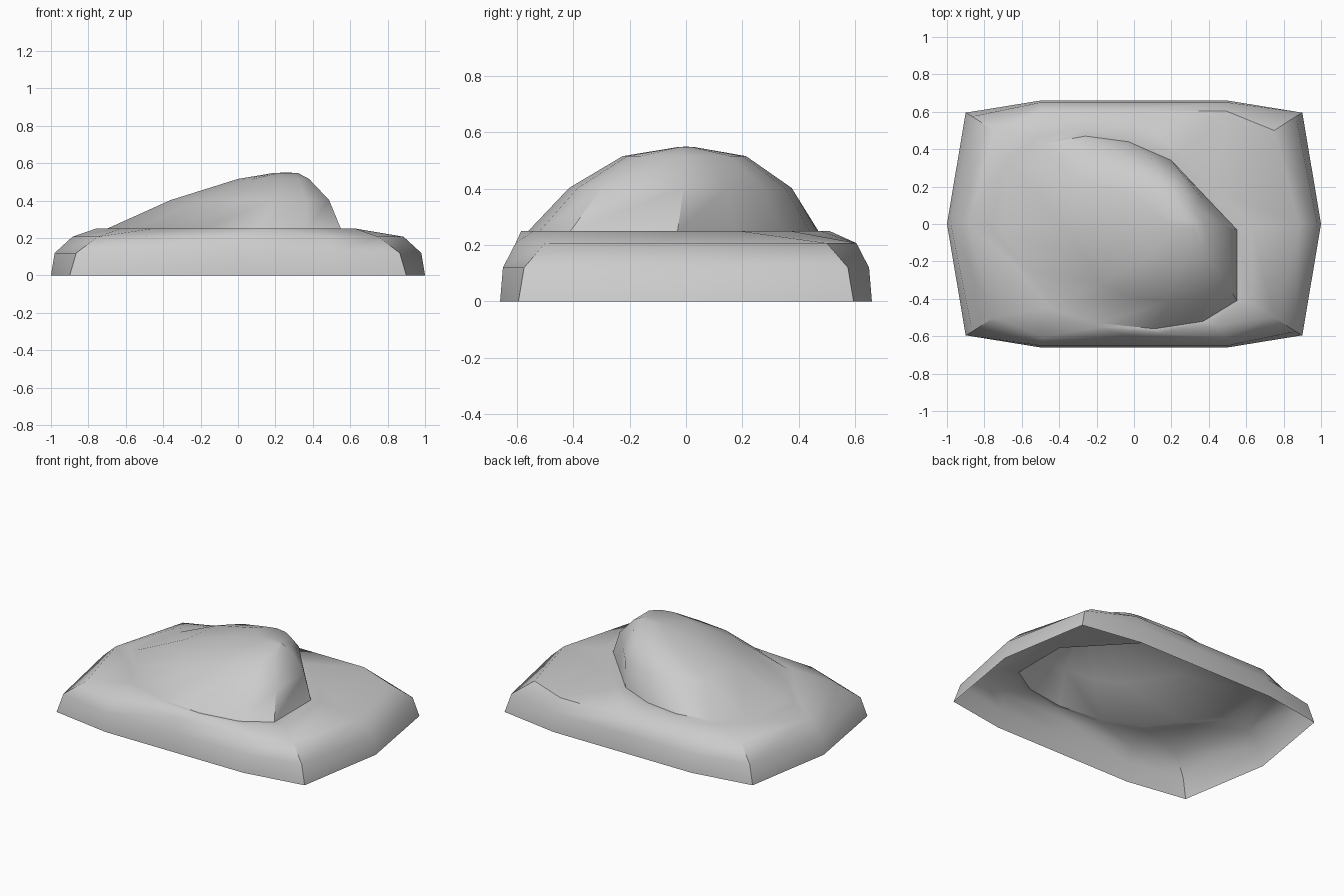
import bpy
import bmesh
import math

cube = bpy.data.objects.get("Cube")
if cube:
    bpy.data.objects.remove(cube, do_unlink=True)

grey = bpy.data.materials.new("plain grey")
grey.use_nodes = True
grey.diffuse_color = (0.6, 0.6, 0.6, 1)
bsdf = grey.node_tree.nodes["Principled BSDF"]
bsdf.inputs["Base Color"].default_value = grey.diffuse_color
bsdf.inputs["Roughness"].default_value = 0.7

# Foot of the dome, where it rises from the tray
outline = [(0.55, -0.41), (0.55, -0.03), (0.36, 0.17), (0.2, 0.34),
           (-0.03, 0.44), (-0.26, 0.47), (-0.48, 0.43), (-0.64, 0.3),
           (-0.7, -0.05), (-0.58, -0.23), (-0.43, -0.43), (-0.19, -0.53),
           (0.11, -0.56), (0.37, -0.52)]


def tray_ring(z, end, corner, side):
    """Mirror one quarter (end, corner, side) into a full loop."""
    cx, cy = corner
    sx, sy = side
    half = [(end, 0), (cx, cy), (sx, sy), (0, sy), (-sx, sy), (-cx, cy)]
    return [(x, y, z) for x, y in half] + [(-x, -y, z) for x, y in half]


def dome_ring(x0, x1, y0, y1, z):
    """Fit the foot outline into the given bounds."""
    return [(x0 + (x + 0.7) / 1.25 * (x1 - x0),
             y0 + (y + 0.56) / 1.03 * (y1 - y0), z) for x, y in outline]


bm = bmesh.new()


def add_loops(rings):
    return [[bm.verts.new(p) for p in ring] for ring in rings]


def skin(loops):
    for low, high in zip(loops, loops[1:]):
        for i in range(len(low)):
            j = (i + 1) % len(low)
            bm.faces.new((low[i], low[j], high[j], high[i]))


def zip_loops(low, high):
    """Join two loops of different counts with triangles, by angle."""
    def angle(v):
        return math.atan2(v.co.y + 0.05, v.co.x + 0.05) % math.tau

    low, high = sorted(low, key=angle), sorted(high, key=angle)
    low_turn = [angle(v) for v in low] + [angle(low[0]) + math.tau]
    high_turn = [angle(v) for v in high] + [angle(high[0]) + math.tau]
    i = j = 0
    while i < len(low) or j < len(high):
        a, b = low[i % len(low)], high[j % len(high)]
        if j == len(high) or (i < len(low) and low_turn[i + 1] < high_turn[j + 1]):
            i += 1
            bm.faces.new((a, low[i % len(low)], b))
        else:
            j += 1
            bm.faces.new((a, high[j % len(high)], b))


# Open-bottomed tray with rounded shoulders
tray = add_loops([
    tray_ring(0, 1, (0.9, 0.595), (0.5, 0.66)),
    tray_ring(0.12, 0.98, (0.865, 0.575), (0.5, 0.65)),
    tray_ring(0.207, 0.885, (0.75, 0.5), (0.49, 0.605)),
])
skin(tray)

# Leaning hollow dome, with a narrow flat ledge around its foot
dome = add_loops([
    dome_ring(-0.76, 0.63, -0.585, 0.51, 0.25),
    dome_ring(-0.7, 0.55, -0.56, 0.47, 0.25),
    dome_ring(-0.36, 0.487, -0.415, 0.375, 0.403),
    dome_ring(0.0, 0.38, -0.225, 0.213, 0.516),
    dome_ring(0.19, 0.32, -0.03, 0.03, 0.548),
])
skin(dome)
peak = bm.verts.new((0.26, 0, 0.55))
for a, b in zip(dome[-1], dome[-1][1:] + dome[-1][:1]):
    bm.faces.new((a, b, peak))

# Shoulder surface between tray and dome
zip_loops(tray[-1], dome[0])

mesh = bpy.data.meshes.new("domed_shell")
bm.to_mesh(mesh)
bm.free()
mesh.materials.append(grey)
shell = bpy.data.objects.new("domed_shell", mesh)
bpy.context.collection.objects.link(shell)
bpy.ops.object.select_all(action='DESELECT')
shell.select_set(True)
bpy.context.view_layer.objects.active = shell
bpy.ops.object.shade_smooth_by_angle(angle=math.radians(42))
